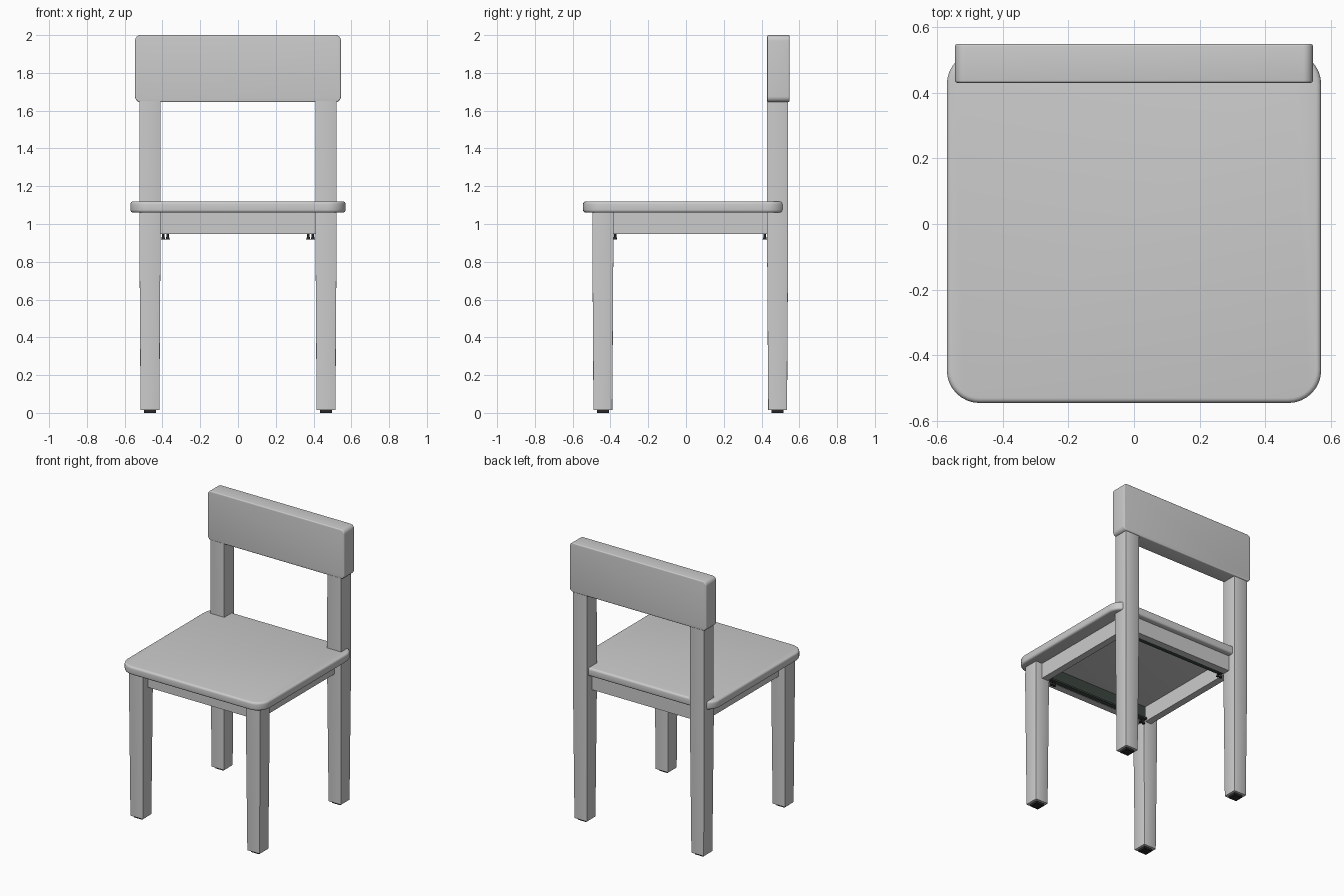
import bpy
import bmesh
import math
from mathutils import Matrix, Vector

default = bpy.data.objects.get("Cube")
if default:
    bpy.data.objects.remove(default, do_unlink=True)


def make_material(name, color):
    mat = bpy.data.materials.new(name)
    mat.use_nodes = True
    mat.diffuse_color = (*color, 1)
    mat.node_tree.nodes["Principled BSDF"].inputs["Base Color"].default_value = (*color, 1)
    return mat


GREY = make_material("painted_grey", (0.6, 0.6, 0.6))
STEEL = make_material("dark_steel", (0.045, 0.06, 0.05))
BLACK = make_material("black_plastic", (0.02, 0.02, 0.02))


def finish(name, bm, mat):
    mesh = bpy.data.meshes.new(name)
    bmesh.ops.recalc_face_normals(bm, faces=bm.faces)
    bm.to_mesh(mesh)
    bm.free()
    mesh.materials.append(mat)
    obj = bpy.data.objects.new(name, mesh)
    bpy.context.collection.objects.link(obj)
    bpy.ops.object.select_all(action="DESELECT")
    obj.select_set(True)
    bpy.context.view_layer.objects.active = obj
    bpy.ops.object.shade_smooth_by_angle(angle=math.radians(35))
    return obj


def bevel(bm, edges, radius, segments):
    bmesh.ops.bevel(bm, geom=edges, offset=radius, segments=segments,
                    profile=0.5, affect="EDGES")


def block(name, low, high, mat, axis=None, corner=0, edge=0):
    """Box between two corners; edges along an axis rounded by corner, rims by edge."""
    low, high = Vector(low), Vector(high)
    size = high - low
    bm = bmesh.new()
    bmesh.ops.create_cube(bm, size=1, matrix=Matrix.Translation((low + high) / 2)
                          @ Matrix.Diagonal((*size, 1)))
    if corner:
        along = [e for e in bm.edges
                 if abs((e.verts[0].co - e.verts[1].co)[axis]) > size[axis] * 0.9]
        bevel(bm, along, corner, 8)
    if edge:
        rims = [e for e in bm.edges if e.calc_face_angle(0) > math.radians(60)]
        bevel(bm, rims, edge, 4)
    return finish(name, bm, mat)


def leg(name, center, top):
    """Square post that narrows gently below the apron."""
    bm = bmesh.new()
    rings = []
    for z, half in ((0.015, 0.05), (0.95, 0.056), (top, 0.056)):
        rings.append([bm.verts.new((center[0] + sx * half, center[1] + sy * half, z))
                      for sx, sy in ((-1, -1), (1, -1), (1, 1), (-1, 1))])
    bm.faces.new(rings[0])
    bm.faces.new(rings[-1])
    for a, b in zip(rings, rings[1:]):
        for i in range(4):
            j = (i + 1) % 4
            bm.faces.new((a[i], a[j], b[j], b[i]))
    corners = [e for e in bm.edges
               if abs(e.verts[0].co.z - e.verts[1].co.z) > 0.05]
    bevel(bm, corners, 0.003, 2)
    return finish(name, bm, GREY)


def screw(name, x, y):
    """Short pin with a flared head, hanging below the rail."""
    bm = bmesh.new()
    for z, depth, r_low, r_high in ((0.943, 0.024, 0.006, 0.006),
                                    (0.926, 0.014, 0.011, 0.007)):
        bmesh.ops.create_cone(bm, cap_ends=True, segments=12, radius1=r_low,
                              radius2=r_high, depth=depth,
                              matrix=Matrix.Translation((x, y, z)))
    return finish(name, bm, BLACK)


# Seat and backrest
block("seat", (-0.57, -0.545, 1.06), (0.57, 0.525, 1.12), GREY, 2, 0.1, 0.015)
block("backrest", (-0.545, 0.43, 1.645), (0.545, 0.548, 2), GREY, 1, 0.03, 0.007)

# Legs, foot pads, side aprons and corner screws
for side, s in (("left", 1), ("right", -1)):
    for end, y, top, screw_y in (("front", -0.44, 1.06, -0.375),
                                 ("rear", 0.485, 1.65, 0.417)):
        leg(f"{end}_leg_{side}", (s * 0.466, y), top)
        block(f"{end}_foot_pad_{side}", (s * 0.466 - 0.032, y - 0.032, 0),
              (s * 0.466 + 0.032, y + 0.032, 0.016), BLACK)
        for part, x in (("outer", 0.396), ("inner", 0.372)):
            screw(f"{end}_{part}_screw_{side}", s * x, screw_y)
    block(f"side_apron_{side}", (s * 0.445 - 0.025, -0.39, 0.948),
          (s * 0.445 + 0.025, 0.435, 1.06), GREY)

# Front and rear aprons with steel rails on their inner faces
for end, y, s in (("front", -0.415, 1), ("rear", 0.46, -1)):
    block(f"{end}_apron", (-0.415, y - 0.025, 0.948), (0.415, y + 0.025, 1.06), GREY)
    inner = y + s * 0.025
    for part, depth, top in (("rail", 0.012, 1.055), ("rail_flange", 0.035, 0.962)):
        ys = sorted((inner, inner + s * depth))
        block(f"{end}_{part}", (-0.41, ys[0], 0.95), (0.41, ys[1], top), STEEL)
